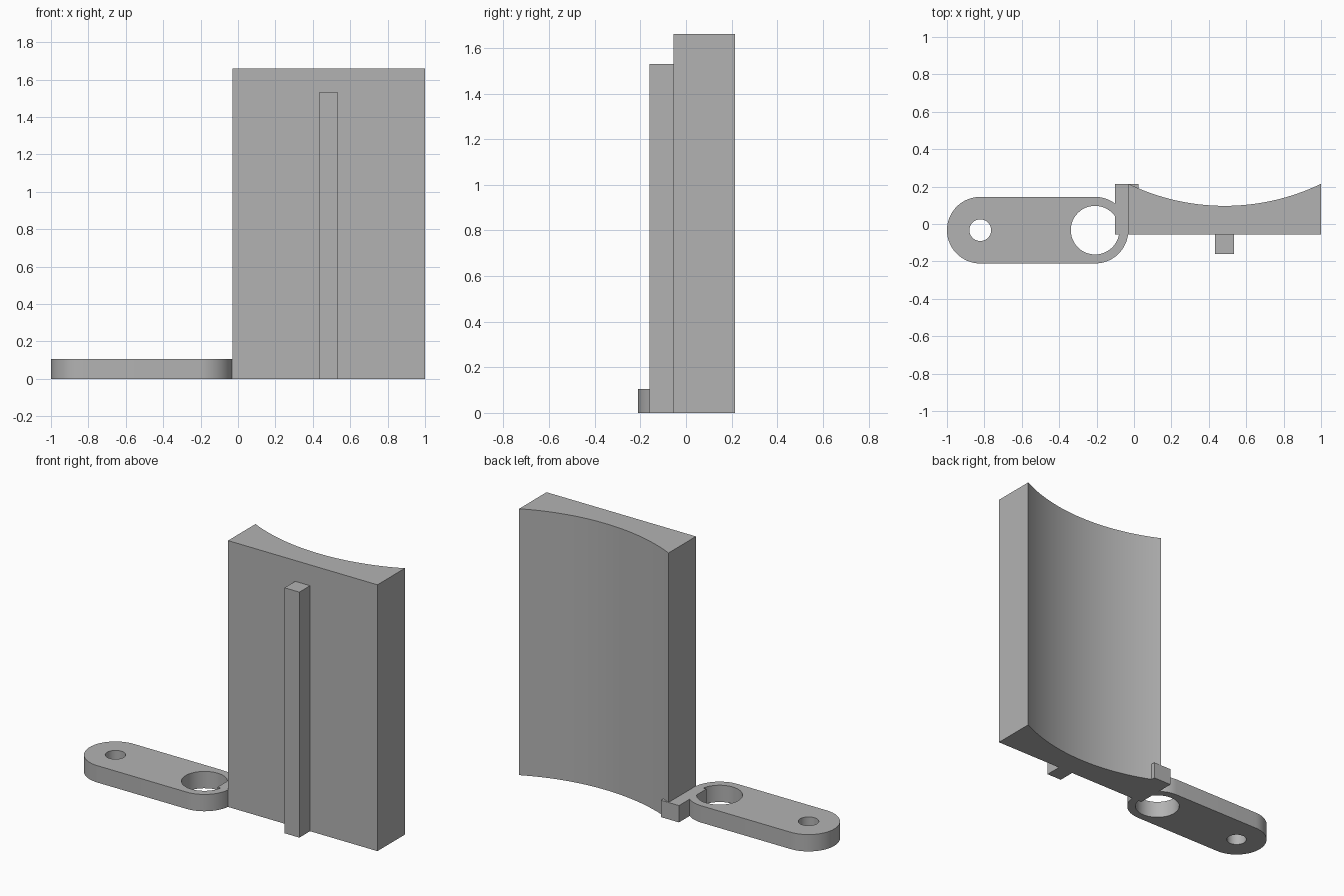
import bpy, bmesh, math

cube = bpy.data.objects.get("Cube")
if cube:
    bpy.data.objects.remove(cube, do_unlink=True)

# Single plain grey
GREY = (0.45, 0.45, 0.45, 1)
grey = bpy.data.materials.new("plain_grey")
grey.use_nodes = True
grey.diffuse_color = GREY
grey.node_tree.nodes["Principled BSDF"].inputs["Base Color"].default_value = GREY


def arc(cx, cy, r, start, end, steps):
    """Points along an arc, angles in degrees, both ends included."""
    angles = [math.radians(start + (end - start) * i / steps) for i in range(steps + 1)]
    return [(cx + r * math.cos(a), cy + r * math.sin(a)) for a in angles]


def extrude_outline(name, loops, height, smooth=False):
    """Fill the first loop, leaving later loops as holes, and raise it from the floor."""
    bm = bmesh.new()
    for loop in loops:
        verts = [bm.verts.new((x, y, 0)) for x, y in loop]
        if len(loops) == 1:
            bm.faces.new(verts)
        else:
            for a, b in zip(verts, verts[1:] + verts[:1]):
                bm.edges.new((a, b))
    if len(loops) > 1:
        bmesh.ops.triangle_fill(bm, use_beauty=True, edges=bm.edges[:], normal=(0, 0, 1))
    result = bmesh.ops.extrude_face_region(bm, geom=bm.faces[:], use_keep_orig=True)
    top = [g for g in result["geom"] if isinstance(g, bmesh.types.BMVert)]
    bmesh.ops.translate(bm, verts=top, vec=(0, 0, height))
    bmesh.ops.recalc_face_normals(bm, faces=bm.faces[:])
    mesh = bpy.data.meshes.new(name)
    bm.to_mesh(mesh)
    bm.free()
    mesh.materials.append(grey)
    obj = bpy.data.objects.new(name, mesh)
    bpy.context.collection.objects.link(obj)
    if smooth:
        bpy.ops.object.select_all(action="DESELECT")
        obj.select_set(True)
        bpy.context.view_layer.objects.active = obj
        bpy.ops.object.shade_smooth_by_angle(angle=math.radians(30))
    return obj


def rect(x0, x1, y0, y1):
    return [(x0, y0), (x1, y0), (x1, y1), (x0, y1)]


# Tall panel with a concave back
left, right, front, back = -0.03, 1.0, -0.055, 0.215
mid, half, sag = (left + right) / 2, (right - left) / 2, 0.118
radius = (half ** 2 + sag ** 2) / (2 * sag)
swing = math.degrees(math.asin(half / radius))
hollow = arc(mid, back - sag + radius, radius, 270 + swing, 270 - swing, 32)
extrude_outline("curved_panel", [[(left, front), (right, front)] + hollow], 1.66, True)

# Rib up the front of the panel
extrude_outline("front_rib", [rect(0.433, 0.535, -0.16, front)], 1.53)

# Flat rounded arm with two round holes
thick, arm_y, arm_r, near_x, far_x = 0.105, -0.033, 0.178, -0.208, -0.822
outline = arc(near_x, arm_y, arm_r, -90, 90, 32) + arc(far_x, arm_y, arm_r, 90, 270, 32)
holes = [arc(x, arm_y, r, 0, 360, 48)[:-1] for x, r in ((near_x, 0.13), (far_x, 0.058))]
extrude_outline("arm", [outline] + holes, thick, True)

# Small block joining the arm to the panel
extrude_outline("joining_block", [rect(-0.102, 0.023, front, back)], thick)
